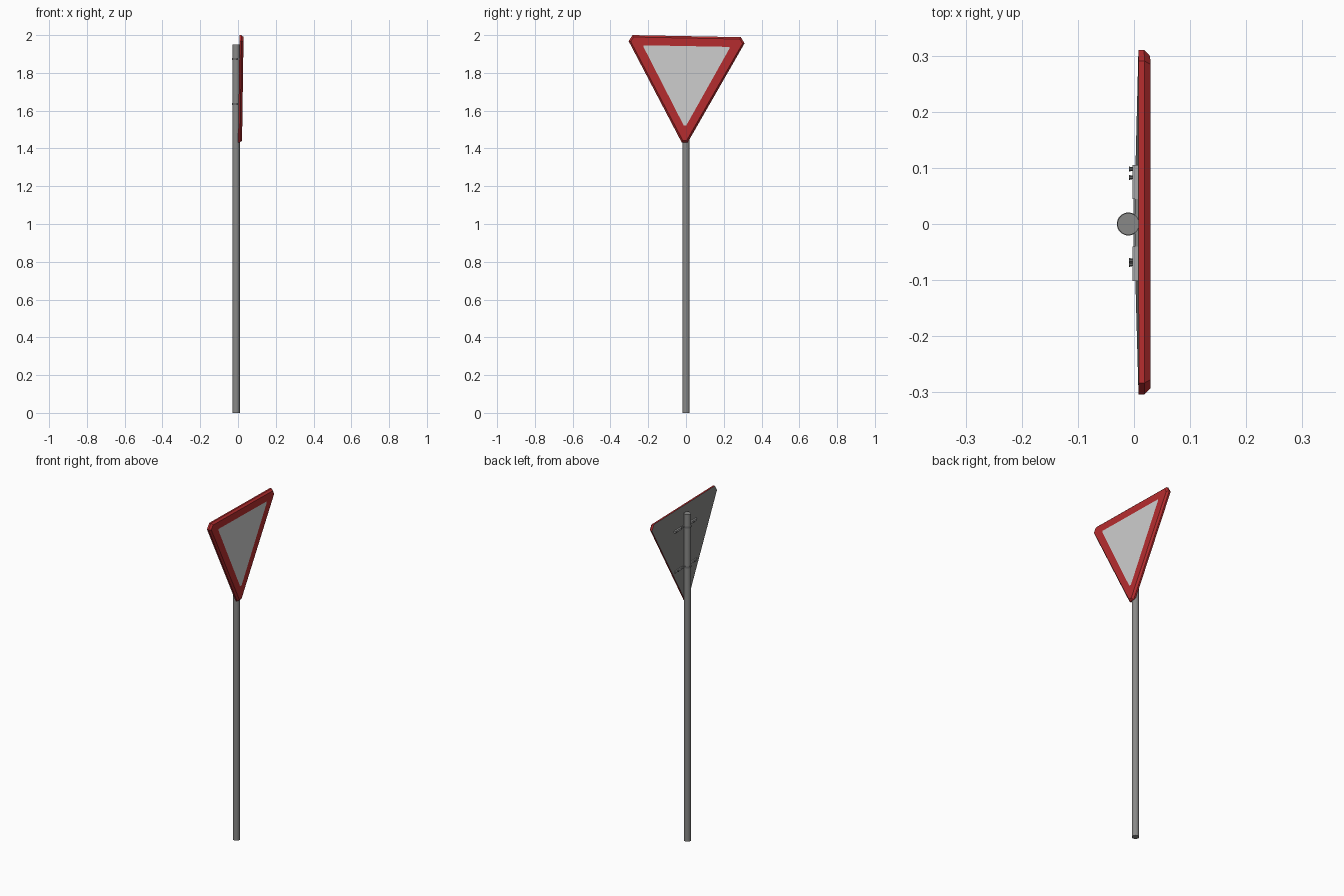
import bpy, bmesh, math
from mathutils import Matrix, Vector

if "Cube" in bpy.data.objects:
    bpy.data.objects.remove(bpy.data.objects["Cube"])


def mat(name, rgb):
    m = bpy.data.materials.new(name)
    m.diffuse_color = (*rgb, 1)
    m.use_nodes = True
    m.node_tree.nodes["Principled BSDF"].inputs["Base Color"].default_value = m.diffuse_color
    return m


RED = mat("sign red", (0.47, 0.026, 0.028))
WHITE = mat("sign white", (0.62, 0.62, 0.62))
GREY = mat("steel grey", (0.25, 0.25, 0.245))
LIGHT = mat("bracket grey", (0.38, 0.38, 0.38))
DARK = mat("bolt grey", (0.15, 0.15, 0.15))


def add(name, bm, mats, smooth=False):
    bmesh.ops.recalc_face_normals(bm, faces=bm.faces)
    me = bpy.data.meshes.new(name)
    bm.to_mesh(me)
    bm.free()
    ob = bpy.data.objects.new(name, me)
    bpy.context.collection.objects.link(ob)
    for m in mats:
        me.materials.append(m)
    if smooth:
        bpy.context.view_layer.objects.active = ob
        ob.select_set(True)
        bpy.ops.object.shade_smooth_by_angle(angle=math.radians(35))
        ob.select_set(False)
    return ob


def cylinder(name, center, r, h, m, segs=32, axis="Z", r2=None):
    bm = bmesh.new()
    rot = Matrix.Rotation(math.pi / 2, 4, "Y") if axis == "X" else Matrix()
    bmesh.ops.create_cone(bm, cap_ends=True, segments=segs, radius1=r,
                          radius2=r if r2 is None else r2, depth=h,
                          matrix=Matrix.Translation(center) @ rot)
    return add(name, bm, [m], smooth=segs > 8)


def box(name, center, size, m):
    bm = bmesh.new()
    bmesh.ops.create_cube(bm, size=1, matrix=Matrix.Translation(center) @ Matrix.Diagonal((*size, 1)))
    return add(name, bm, [m])


# sign frame: slight roll in its own plane and slight forward lean
ROLL = math.radians(-1.1)


def lean(x, y, z):
    p = Matrix.Rotation(ROLL, 3, "X") @ Vector((0, y, z - 1.8))
    return Vector((x + (p.z - 0.2) * 0.0145, p.y, p.z + 1.8))


# sign panel: clipped triangle loops from back to white field
def loop(bm, x, half):
    pts = half + [(-y, z) for y, z in reversed(half)]
    return [bm.verts.new(lean(x, y, z)) for y, z in pts]


outer = [(0.287, 1.9945), (0.307, 1.9625), (0.016, 1.432)]
front = [(0.281, 1.9845), (0.296, 1.961), (0.010, 1.442)]
field = [(0.226, 1.942), (0.228, 1.934), (0.007, 1.522)]
bm = bmesh.new()
loops = [loop(bm, 0.0085, outer), loop(bm, 0.0187, outer),
         loop(bm, 0.0295, front), loop(bm, 0.0295, field)]
for a, b in zip(loops, loops[1:]):
    for i in range(6):
        j = (i + 1) % 6
        bm.faces.new((a[i], a[j], b[j], b[i]))
bm.faces.new(loops[0]).material_index = 2
bm.faces.new(loops[3]).material_index = 1
add("sign_panel", bm, [RED, WHITE, GREY])

# pole
cylinder("pole", (-0.01, 0, 0.975), 0.0195, 1.95, GREY)

# two clamps, each a band, a strap, two pads and two bolts
for level, z, bolts in (("upper", 1.873, (0.098, -0.065)), ("lower", 1.635, (0.083, -0.072))):
    cylinder(level + "_clamp_band", (-0.01, 0, z), 0.0205, 0.011, DARK)
    back = lean(0.0085, 0, z).x
    box(level + "_clamp_strap", (back - 0.002, 0, z), (0.005, 0.1, 0.011), GREY)
    for y in bolts:
        s = 1 if y > 0 else -1
        mid = 0.075 if s > 0 else -0.071
        box(level + "_clamp_pad", ((back - 0.0025) / 2, mid, z), (back + 0.0035, 0.061, 0.012), LIGHT)
        cylinder(level + "_bolt", (-0.0055, y, z), 0.0045, 0.007, DARK, 6, "X", 0.003)
